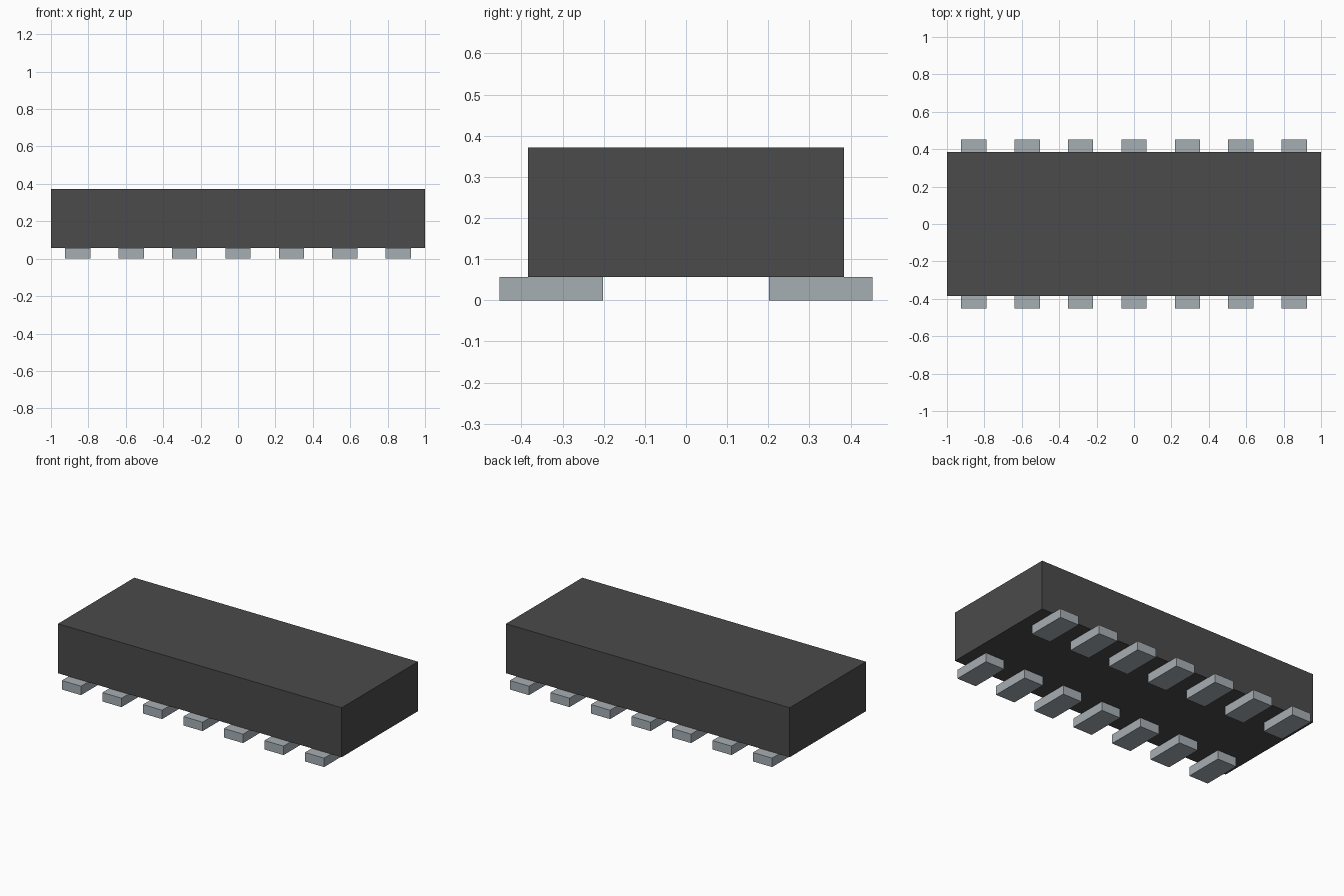
import bpy
import bmesh
from mathutils import Matrix, Vector

cube = bpy.data.objects.get("Cube")
if cube:
    bpy.data.objects.remove(cube, do_unlink=True)


def make_material(name, color):
    mat = bpy.data.materials.new(name)
    mat.use_nodes = True
    mat.diffuse_color = color
    mat.node_tree.nodes["Principled BSDF"].inputs["Base Color"].default_value = color
    return mat


def make_box(name, low, high, mat):
    low, high = Vector(low), Vector(high)
    bm = bmesh.new()
    bmesh.ops.create_cube(
        bm, size=1,
        matrix=Matrix.Translation((low + high) / 2) @ Matrix.Diagonal((*(high - low), 1)))
    mesh = bpy.data.meshes.new(name)
    bm.to_mesh(mesh)
    bm.free()
    mesh.materials.append(mat)
    obj = bpy.data.objects.new(name, mesh)
    bpy.context.collection.objects.link(obj)
    return obj


charcoal = make_material("charcoal", (0.069, 0.069, 0.069, 1))
metal = make_material("pale grey metal", (0.38, 0.425, 0.45, 1))

PAD_TOP = 0.057
PAD_WIDTH = 0.135
PITCH = 0.2855

# Package body
make_box("body", (-1, -0.384, PAD_TOP), (1, 0.384, 0.372), charcoal)

# Two rows of seven contact pads, reaching out from under the body
for row, y_low, y_high in (("front", -0.453, -0.202), ("back", 0.202, 0.453)):
    for i in range(7):
        x = (i - 3) * PITCH
        make_box(f"{row}_pad_{i + 1}",
                 (x - PAD_WIDTH / 2, y_low, 0),
                 (x + PAD_WIDTH / 2, y_high, PAD_TOP), metal)
